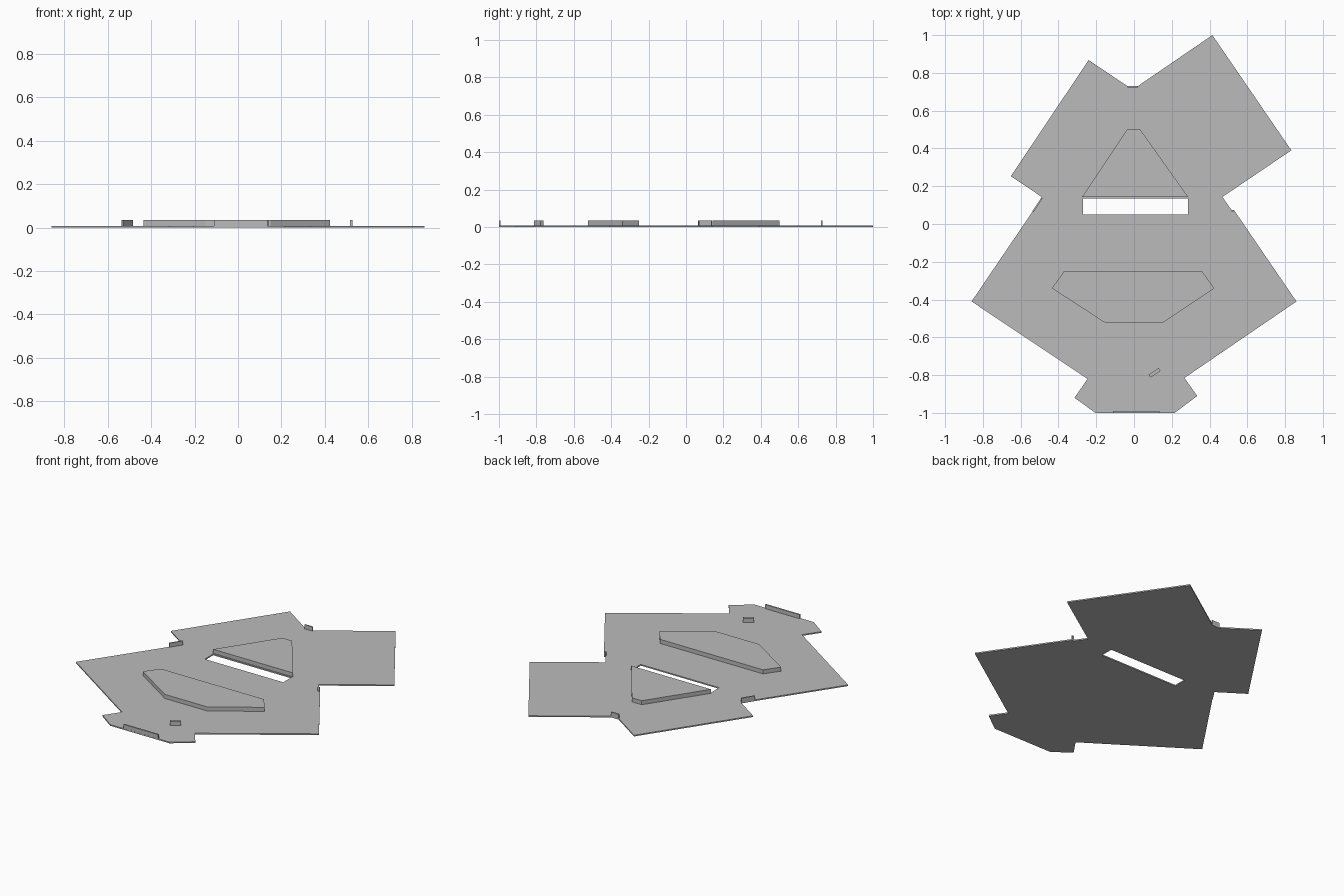
import bpy
import bmesh
from mathutils import Vector

cube = bpy.data.objects.get("Cube")
if cube:
    bpy.data.objects.remove(cube, do_unlink=True)

PLATE_TOP = 0.008
RAISED_TOP = 0.034

grey = bpy.data.materials.new("plain grey")
grey.use_nodes = True
grey.diffuse_color = (0.5, 0.5, 0.5, 1)
grey.node_tree.nodes["Principled BSDF"].inputs["Base Color"].default_value = grey.diffuse_color


def prism(name, outline, low, high):
    """Extrude a flat outline between two heights."""
    bm = bmesh.new()
    base = bm.faces.new([bm.verts.new((x, y, low)) for x, y in outline])
    top = bmesh.ops.extrude_face_region(bm, geom=[base])
    verts = [v for v in top["geom"] if isinstance(v, bmesh.types.BMVert)]
    bmesh.ops.translate(bm, vec=(0, 0, high - low), verts=verts)
    bmesh.ops.recalc_face_normals(bm, faces=bm.faces)
    mesh = bpy.data.meshes.new(name)
    bm.to_mesh(mesh)
    bm.free()
    mesh.materials.append(grey)
    obj = bpy.data.objects.new(name, mesh)
    bpy.context.collection.objects.link(obj)
    return obj


def tab(name, start, end, width):
    """Upright strip standing along a line."""
    a, b = Vector(start), Vector(end)
    side = (b - a).orthogonal().normalized() * width / 2
    return prism(name, [a - side, b - side, b + side, a + side], 0.001, RAISED_TOP)


# Flat sheet with angled wings
sheet = prism("base_sheet", [
    (-0.035, 0.73), (0.02, 0.73), (0.415, 1.0), (0.833, 0.39), (0.468, 0.143),
    (0.517, 0.073), (0.53, 0.073), (0.86, -0.41), (0.267, -0.815), (0.335, -0.91),
    (0.215, -1.0), (-0.204, -1.0), (-0.315, -0.92), (-0.246, -0.82), (-0.86, -0.41),
    (-0.537, 0.066), (-0.488, 0.143), (-0.652, 0.253), (-0.24, 0.868)], 0, PLATE_TOP)

# Slot cut through the sheet
cutter = prism("slot_cutter", [(-0.27, 0.05), (0.285, 0.05), (0.285, 0.135), (-0.27, 0.135)], -0.1, 0.1)
cutter.hide_render = True
cutter.hide_set(True)
cut = sheet.modifiers.new("slot", "BOOLEAN")
cut.operation = "DIFFERENCE"
cut.solver = "EXACT"
cut.object = cutter

# Raised panels
prism("rear_raised_panel", [(-0.276, 0.142), (0.288, 0.142), (0.033, 0.5), (-0.037, 0.5)],
      0.001, RAISED_TOP)
prism("front_raised_panel", [(-0.37, -0.25), (-0.435, -0.34), (-0.15, -0.525), (0.15, -0.525),
                             (0.425, -0.34), (0.36, -0.25)], 0.001, RAISED_TOP)

# Small upright tabs
tab("front_tab", (-0.11, -0.995), (0.135, -0.995), 0.009)
tab("rear_tab", (-0.035, 0.726), (0.02, 0.726), 0.008)
tab("right_tab", (-0.534, 0.066), (-0.487, 0.138), 0.008)
tab("left_tab", (0.517, 0.07), (0.528, 0.07), 0.006)
tab("front_block", (0.082, -0.805), (0.136, -0.77), 0.018)
